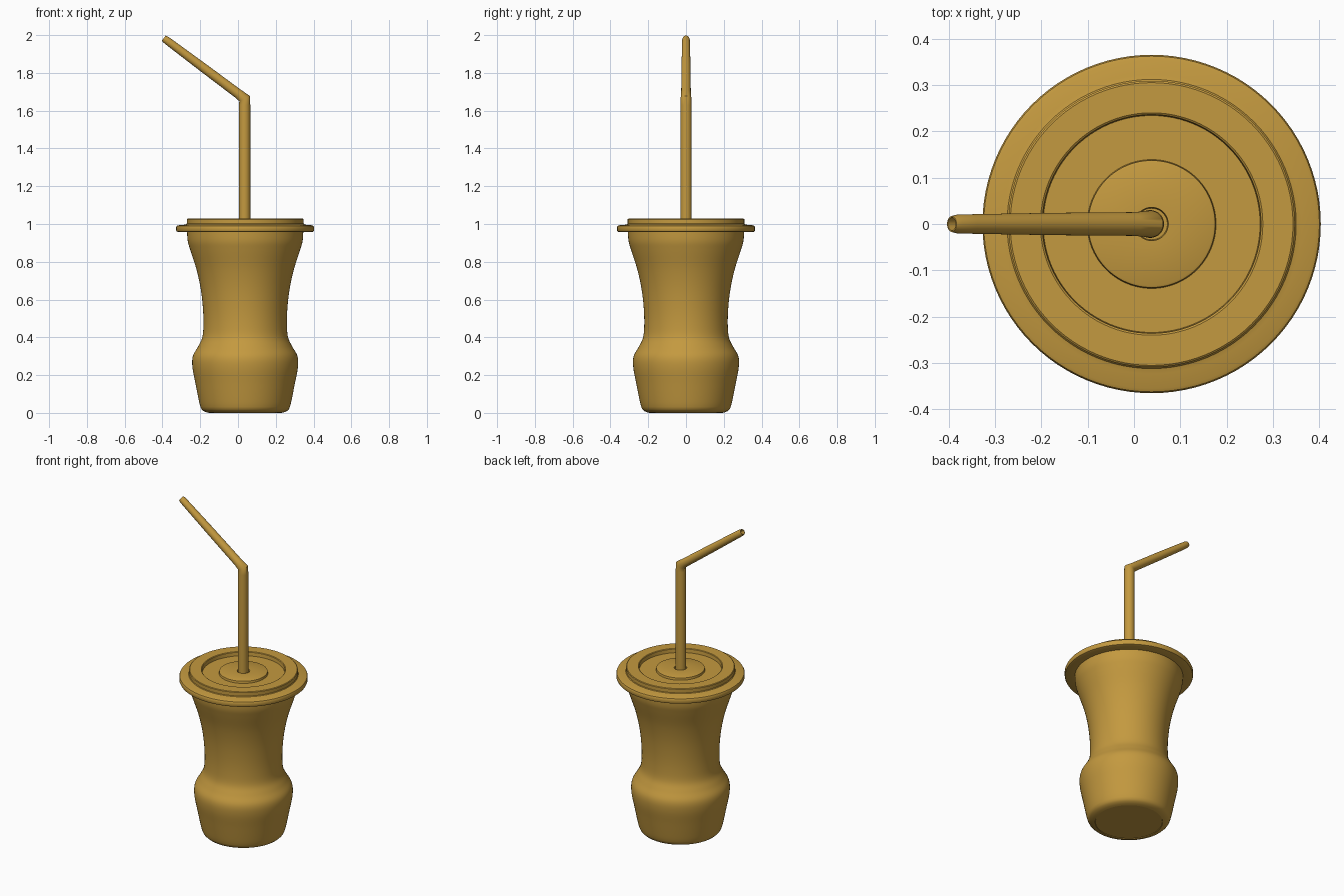
import bpy, bmesh, math
from mathutils import Vector

if "Cube" in bpy.data.objects:
    bpy.data.objects.remove(bpy.data.objects["Cube"])

CX = 0.038  # cup axis
MAT = bpy.data.materials.new("amber")
MAT.diffuse_color = (0.55, 0.32, 0.05, 1)
MAT.use_nodes = True
MAT.node_tree.nodes["Principled BSDF"].inputs["Base Color"].default_value = MAT.diffuse_color


def smooth_curve(pts, steps=5):
    """Catmull-Rom through profile points."""
    p = [Vector(q) for q in pts]
    p = [p[0]] + p + [p[-1]]
    out = []
    for a, b, c, d in zip(p, p[1:], p[2:], p[3:]):
        for i in range(steps):
            t = i / steps
            out.append(0.5 * (2 * b + (c - a) * t + (2 * a - 5 * b + 4 * c - d) * t * t
                              + (3 * b - a - 3 * c + d) * t ** 3))
    return [tuple(v) for v in out + [p[-1]]]


def loft(name, rings, angle=35):
    """Bridge equal rings of points, cap both ends."""
    bm = bmesh.new()
    vr = [[bm.verts.new(co) for co in r] for r in rings]
    n = len(vr[0])
    for a, b in zip(vr, vr[1:]):
        for i in range(n):
            j = (i + 1) % n
            bm.faces.new((a[i], a[j], b[j], b[i]))
    bm.faces.new(vr[0][::-1])
    bm.faces.new(vr[-1])
    bmesh.ops.recalc_face_normals(bm, faces=bm.faces)
    me = bpy.data.meshes.new(name)
    bm.to_mesh(me)
    bm.free()
    ob = bpy.data.objects.new(name, me)
    bpy.context.collection.objects.link(ob)
    me.materials.append(MAT)
    bpy.ops.object.select_all(action='DESELECT')
    ob.select_set(True)
    bpy.context.view_layer.objects.active = ob
    bpy.ops.object.shade_smooth_by_angle(angle=math.radians(angle))
    return ob


def circle(center, normal_x, r, n, ry=None):
    """Ring in the plane spanned by normal_x and the y axis."""
    u, v = Vector(normal_x), Vector((0, 1, 0))
    return [Vector(center) + u * r * math.cos(2 * math.pi * i / n)
            + v * (ry or r) * math.sin(2 * math.pi * i / n) for i in range(n)]


def lathe(name, profile, n=96, angle=35):
    return loft(name, [circle((CX, 0, z), (1, 0, 0), r, n) for r, z in profile], angle)


# Cup body: flared top, waist, bulged base
body = smooth_curve([(0.236, 0.03), (0.244, 0.06), (0.262, 0.15), (0.279, 0.24), (0.277, 0.30),
                     (0.25, 0.35), (0.227, 0.40), (0.221, 0.47), (0.224, 0.56), (0.236, 0.66),
                     (0.258, 0.76), (0.29, 0.86), (0.304, 0.91), (0.308, 0.965)])
lathe("cup", [(0.19, 0.003), (0.192, 0), (0.205, 0.003), (0.222, 0.01), (0.231, 0.019)] + body)

# Lid: flange, raised ring, recessed channel, raised centre disc
lathe("lid", [(0.29, 0.957), (0.355, 0.957), (0.362, 0.96), (0.365, 0.966), (0.365, 0.984),
              (0.362, 0.99), (0.355, 0.993), (0.323, 0.996), (0.312, 0.999),
              (0.309, 1.003), (0.309, 1.025), (0.305, 1.028), (0.24, 1.028), (0.236, 1.025),
              (0.234, 1.003), (0.139, 1.003), (0.137, 1.016), (0.133, 1.018),
              (0.036, 1.018), (0.034, 1.005)])

# Bent straw: upright tube, mitred bend, tapering mouthpiece with open end
bend = Vector((CX - 0.003, 0, 1.664))
tip = Vector((-0.393, 0, 1.984))
d = (tip - bend).normalized()
side = Vector((d.z, 0, -d.x))
up = Vector((0, 0, 1))
half = up.angle(d) / 2
mitre = (Vector((1, 0, 0)) + side).normalized() / math.cos(half)
N = 32
rings = [circle((bend.x, 0, z), (1, 0, 0), 0.03, N) for z in (0.99, 1.03, 1.63)]
rings.append(circle(bend, mitre, 0.028, N, 0.029))
for t, r in ((0.08, 0.0255), (0.5, 0.024), (0.9, 0.021), (0.975, 0.02), (1.0, 0.017)):
    rings.append(circle(bend.lerp(tip, t), side, r, N))
for t, r in ((1.0, 0.014), (0.85, 0.014)):
    rings.append(circle(bend.lerp(tip, t), side, r, N))
loft("straw", rings, 50)
